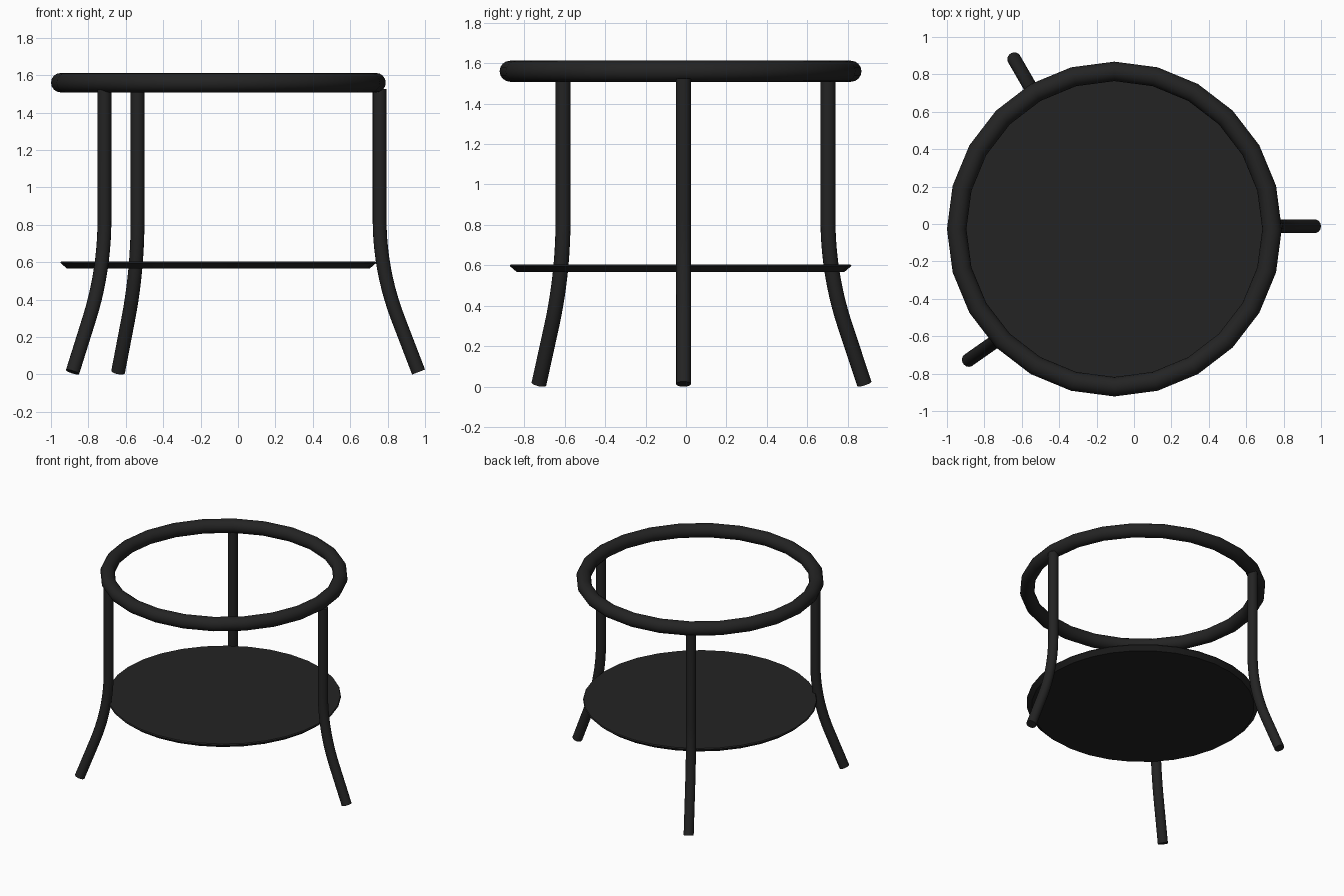
import bpy, bmesh
from math import radians, sin, cos, tan, pi

if "Cube" in bpy.data.objects:
    bpy.data.objects.remove(bpy.data.objects["Cube"], do_unlink=True)

CENTER_X, CENTER_Y = -0.105, -0.027

# Dark metal
metal = bpy.data.materials.new("black metal")
metal.use_nodes = True
colour = (0.017, 0.017, 0.017, 1)
metal.diffuse_color = colour
metal.node_tree.nodes["Principled BSDF"].inputs["Base Color"].default_value = colour


def finish(obj, name):
    obj.name = name
    obj.data.name = name
    obj.data.materials.clear()
    obj.data.materials.append(metal)
    bpy.ops.object.select_all(action='DESELECT')
    obj.select_set(True)
    bpy.context.view_layer.objects.active = obj
    bpy.ops.object.shade_smooth_by_angle(angle=radians(35))


# Top ring
bpy.ops.mesh.primitive_torus_add(
    major_radius=0.843, minor_radius=0.052, major_segments=24, minor_segments=16,
    location=(CENTER_X, CENTER_Y, 1.56))
finish(bpy.context.object, "top_ring")

# Round shelf: a disc with a chamfered underside
bm = bmesh.new()
SIDES = 32
rings = []
for radius, z in [(0.81, 0.567), (0.845, 0.597), (0.84, 0.605)]:
    rings.append([bm.verts.new((radius * cos(2 * pi * i / SIDES),
                                radius * sin(2 * pi * i / SIDES), z))
                  for i in range(SIDES)])
for low, high in zip(rings, rings[1:]):
    for i in range(SIDES):
        j = (i + 1) % SIDES
        bm.faces.new((low[i], low[j], high[j], high[i]))
bm.faces.new(rings[0][::-1])
bm.faces.new(rings[-1])
mesh = bpy.data.meshes.new("shelf")
bm.to_mesh(mesh)
bm.free()
shelf = bpy.data.objects.new("shelf", mesh)
shelf.location = (CENTER_X, CENTER_Y, 0)
bpy.context.collection.objects.link(shelf)
finish(shelf, "shelf")

# Side profile of a leg as (outward offset, height): straight, arc, straight flare
LEAN = radians(21)
BEND_TOP, BEND_HEIGHT, FOOT = 0.83, 0.53, 0.013
bend_radius = BEND_HEIGHT / sin(LEAN)
profile = [(0, 1.525)]
for i in range(11):
    a = LEAN * i / 10
    profile.append((bend_radius * (1 - cos(a)), BEND_TOP - bend_radius * sin(a)))
last_out, last_z = profile[-1]
profile.append((last_out + (last_z - FOOT) * tan(LEAN), FOOT))


def add_leg(name, x, y, angle):
    curve = bpy.data.curves.new(name, 'CURVE')
    curve.dimensions = '3D'
    curve.bevel_depth = 0.037
    curve.bevel_resolution = 6
    curve.use_fill_caps = True
    spline = curve.splines.new('POLY')
    spline.points.add(len(profile) - 1)
    for point, (out, z) in zip(spline.points, profile):
        point.co = (x + out * cos(angle), y + out * sin(angle), z, 1)
    obj = bpy.data.objects.new(name, curve)
    bpy.context.collection.objects.link(obj)
    bpy.ops.object.select_all(action='DESELECT')
    obj.select_set(True)
    bpy.context.view_layer.objects.active = obj
    bpy.ops.object.convert(target='MESH')
    finish(bpy.context.object, name)


# Three splayed legs
add_leg("left_leg", 0.757, -0.012, 0)
add_leg("back_leg", -0.537, 0.702, radians(120))
add_leg("front_right_leg", -0.714, -0.608, radians(215))
